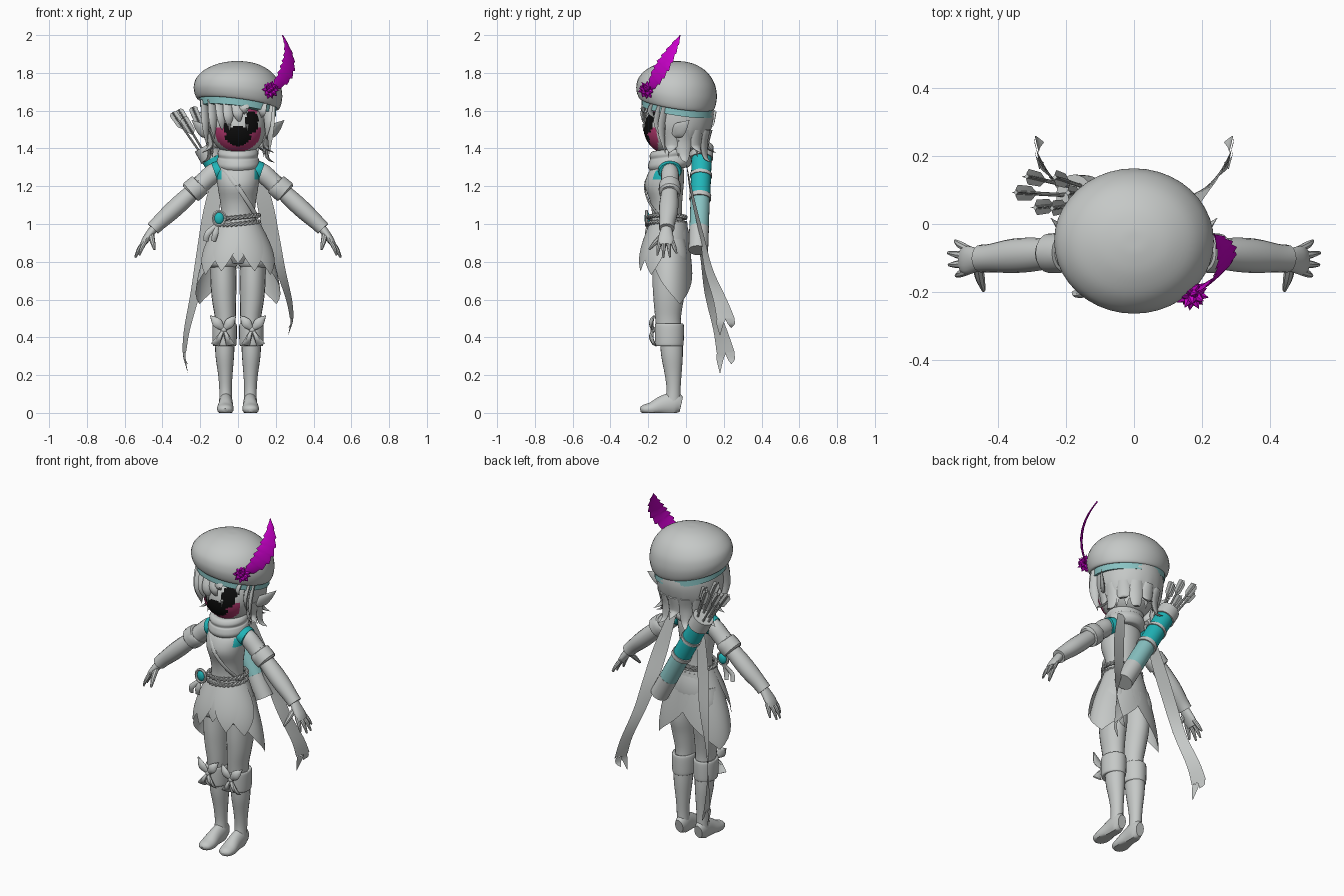
import bpy, bmesh, math
from mathutils import Vector
from math import sin, cos, pi, radians

if "Cube" in bpy.data.objects:
    bpy.data.objects.remove(bpy.data.objects["Cube"])

def material(name, rgb):
    m = bpy.data.materials.new(name)
    m.use_nodes = True
    m.diffuse_color = (*rgb, 1)
    m.node_tree.nodes["Principled BSDF"].inputs["Base Color"].default_value = (*rgb, 1)
    return m

GREY = material("grey", (.56, .58, .57))
TEAL = material("teal", (.015, .47, .49))
PALE = material("pale teal", (.25, .55, .55))
PURPLE = material("purple", (.58, 0, .58))
PINK = material("dark pink", (.46, .04, .16))
BLACK = material("black", (.004, .004, .004))
made = []

def skin(name, rows, mat=GREY, closed=True):
    """Joins rows of points into a surface; closed rows get end caps."""
    n, m = len(rows[0]), len(rows)
    faces = [(i * n + j, i * n + (j + 1) % n, (i + 1) * n + (j + 1) % n, (i + 1) * n + j)
             for i in range(m - 1) for j in range(n if closed else n - 1)]
    if closed:
        faces += [tuple(range(n)), tuple(range((m - 1) * n, m * n))]
    me = bpy.data.meshes.new(name)
    me.from_pydata([tuple(p) for r in rows for p in r], [], faces)
    bm = bmesh.new()
    bm.from_mesh(me)
    bmesh.ops.recalc_face_normals(bm, faces=bm.faces)
    bm.to_mesh(me)
    bm.free()
    me.materials.append(mat)
    ob = bpy.data.objects.new(name, me)
    bpy.context.collection.objects.link(ob)
    made.append(ob)
    return ob

def fine(rows, k):
    """Catmull-Rom resampling of rows of numbers."""
    out = []
    for i in range(len(rows) - 1):
        a, b, c, d = rows[max(i - 1, 0)], rows[i], rows[i + 1], rows[min(i + 2, len(rows) - 1)]
        for t in (s / k for s in range(k)):
            out.append([q + .5 * t * (r - p + t * (2 * p - 5 * q + 4 * r - e + t * (3 * (q - r) + e - p)))
                        for p, q, r, e in zip(a, b, c, d)])
    return out + [list(rows[-1])]

def tube(name, rows, mat=GREY, side=None, n=16, k=4, s=1, warp=lambda v: v):
    """Rows are x, y, z, half width, half depth; rings lie flat unless side is given."""
    rows = fine(rows, k)
    pts = [Vector((s * r[0], r[1], r[2])) for r in rows]
    rings = []
    for i, (p, r) in enumerate(zip(pts, rows)):
        S, N = Vector((1, 0, 0)), Vector((0, 1, 0))
        if side:
            T = (pts[min(i + 1, len(pts) - 1)] - pts[max(i - 1, 0)]).normalized()
            S = Vector((s * side[0], side[1], side[2]))
            S = (S - T * S.dot(T)).normalized()
            N = T.cross(S)
        a, b = max(r[3], .0005), max(r[4], .0005)
        rings.append([warp(p + S * a * cos(2 * pi * j / n) + N * b * sin(2 * pi * j / n)) for j in range(n)])
    return skin(name, rings, mat)

def ball(name, c, r, mat=GREY, u=16, v=12, s=1):
    return tube(name, [(c[0], c[1], c[2] + r[2] * cos(t), r[0] * sin(t), r[1] * sin(t))
                       for t in [pi * i / v for i in range(v + 1)]], mat, n=u, k=1, s=s)

def ribbon(name, rows, s=1):
    """Flat cloth strip; rows are x, y, z and the half width along x and y."""
    skin(name, [[(s * (x + g * a), y + g * b, z) for g in (-1, 0, 1)] for x, y, z, a, b in fine(rows, 5)], closed=False)

def paint(ob, mat, rule):
    ob.data.materials.append(mat)
    for f in ob.data.polygons:
        if rule(f.center):
            f.material_index = len(ob.data.materials) - 1

# Beret and headband, lower on the left and at the back
def slant(v):
    f = min(1, max(0, (1.87 - v.z) / .23))
    return v + Vector((0, 0, f * (-.13 * v.x - .15 * (v.y + .05))))

profile = [(1.665, .78), (1.64, .86), (1.638, .93), (1.668, .985), (1.71, 1), (1.76, .94),
           (1.81, .76), (1.845, .48), (1.86, .2), (1.862, .01)]
tube("beret", [(0, -.05, z, .234 * r, .213 * r) for z, r in profile], n=40, warp=slant)
tube("headband", [(0, -.045, z, .202, .19) for z in (1.6, 1.67)], PALE, n=40, k=2, warp=slant)

# Face with a wide open mouth and one dark eye
face = ball("face", (0, -.065, 1.51), (.15, .16, .15), u=72, v=56)
inside = lambda c, x, z, a, b: c.y < -.09 and ((c.x - x) / a) ** 2 + ((c.z - z) / b) ** 2 < 1
paint(face, PINK, lambda c: inside(c, 0, 1.49, .122, .105) and c.z < 1.51 or inside(c, .075, 1.61, .028, .045))
paint(face, BLACK, lambda c: inside(c, 0, 1.465, .067, .052) or inside(c, .072, 1.54, .036, .06)
      or inside(c, -.06, 1.51, .018, .03))
for x in (-.045, .05):
    tube("fang", [(x, -.222, 1.53, .009, .009), (x, -.226, 1.49, 0, 0)], n=8, k=1)

# Back hair: an open shell with a jagged hem
shell = fine([(1.66, .18, .175), (1.58, .187, .187), (1.5, .18, .172), (1.43, .155, .145), (1.38, .145, .14)], 4)
skin("back_hair", [[(a * cos(t), -.04 + b * sin(t), z + (i / 16) ** 3 * (.02 if j % 4 else -.03))
                    for j in range(41) for t in [-.4 + (pi + .8) * j / 40]]
                   for i, (z, a, b) in enumerate(shell)], closed=False)

# Flicked locks around the nape
for i in range(9):
    t = -.25 + (pi + .5) * i / 8
    c, d = cos(t), sin(t)
    tip = 1.325 if i % 2 else 1.375
    tube("nape_lock", [(r * c, -.04 + r * d, z, w, w * .35) for r, z, w in
                       ((.17, 1.5, .03), (.15, 1.43, .038), (.16, tip + .025, .024), (.2, tip, 0))],
         side=(-d, c, 0), n=8)

# Fringe emerging from under the headband
for x0, x1, z1 in ((-.18, -.165, 1.41), (-.14, -.125, 1.45), (-.1, -.075, 1.48), (-.055, -.045, 1.5),
                   (-.01, .01, 1.53), (.03, .032, 1.58), (.13, .125, 1.56), (.165, .15, 1.45), (.18, .165, 1.37)):
    y = -.04 - .18 * math.sqrt(1 - (x0 / .2) ** 2)
    tube("fringe_lock", [(x0, y + .02, 1.655, .026, .008), ((x0 + x1) / 2, y - .012, (1.64 + z1) / 2, .027, .011),
                         (x1, y + .01, z1, 0, 0)], side=(1, -x0 * 6, 0), n=8)

# Scarf around the neck
tube("scarf", [(0, -.085, z, a, a) for z, a in ((1.29, .08), (1.29, .1), (1.315, .116), (1.345, .11), (1.355, .104),
                                               (1.375, .108), (1.395, .095), (1.395, .07))], n=32,
     warp=lambda v: v + Vector((0, 0, .12 * (v.y + .085))))

# Torso with coloured underarms, chest strap, lacing
torso = tube("torso", [(0, -.1, .98, .1, .085), (0, -.1, 1.05, .09, .08), (0, -.105, 1.12, .095, .085),
                       (0, -.115, 1.2, .108, .102), (0, -.105, 1.27, .114, .095), (0, -.09, 1.32, .095, .07),
                       (0, -.085, 1.37, .05, .05)], n=36)
paint(torso, TEAL, lambda c: abs(c.x) > .092 and 1.235 < c.z < 1.325)
tube("chest_strap", [(-.09, -.145, 1.31, .012, .004), (-.02, -.216, 1.22, .012, .004),
                     (.05, -.198, 1.12, .012, .004), (.105, -.13, 1.03, .012, .004)], side=(1, 0, 1), n=8)
for s in (1, -1):
    tube("chest_lace", [(s * .025, -.2, 1.25, .004, .004), (-s * .01, -.22, 1.2, .004, .004)], side=(1, 0, 0), n=6)

# Twisted rope belt
for level in (1.0, 1.035):
    for ph in (0, pi):
        tube("belt_rope", [((.11 + .006 * cos(q)) * cos(t), -.1 + (.097 + .006 * cos(q)) * sin(t),
                            level + .006 * sin(q) + .012 * cos(t), .007, .007)
                           for i in range(121) for t in [2 * pi * i / 120] for q in [14 * t + ph]],
             side=(0, 0, 1), n=6, k=1)

# Belt charm with tassels
ball("belt_charm", (-.1, -.205, 1.03), (.026, .016, .032), TEAL)
tube("charm_ring", [(-.1 + .032 * cos(t), -.209, 1.03 + .038 * sin(t), .008, .008)
                    for t in [2 * pi * i / 20 for i in range(21)]], side=(0, 1, 0), n=6, k=1)
for x in (-.16, -.12):
    tube("charm_tassel", [(-.11, -.2, 1.0, .01, .006), (x, -.21, .95, .016, .008), (x - .01, -.2, .91, .013, .006)],
         side=(1, 0, 0), n=8)

# Hips and pointed skirt petals
tube("hips", [(0, -.09, 1.01, .108, .092), (0, -.09, .93, .14, .11), (0, -.09, .85, .15, .108),
              (0, -.09, .79, .09, .07)], n=28)

def petal(name, angle, half, tip, a1, b1):
    rows = []
    for t in (i / 16 for i in range(17)):
        flare = sin(t * pi * .5)
        a, b = .112 + (a1 - .112) * flare, .097 + (b1 - .097) * flare
        w = radians(half) * (1 - t ** 2.6) * (1 + .15 * sin(pi * t)) + .002
        rows.append([(a * cos(q), -.092 + b * sin(q), 1.015 + (tip - 1.015) * t)
                     for q in [radians(angle) + w * (j / 8 - 1) for j in range(17)]])
    skin(name, rows, closed=False)

petal("centre_petal", -90, 20, .79, .19, .15)

for s, n in ((1, "left_"), (-1, "right_")):
    for label, angle, half, tip, a, b in (("side", 27, 70, .575, .228, .132), ("outer", -35, 30, .73, .21, .16),
                                          ("front", -64, 24, .75, .2, .165)):
        petal(n + label + "_petal", 90 + s * (angle - 90), half, tip, a, b)
    # Shorts, legs, boots
    tube(n + "shorts_leg", [(.08, -.09, .92, .07, .085), (.085, -.09, .84, .086, .1), (.085, -.09, .79, .083, .097),
                            (.081, -.09, .77, .068, .08)], s=s, n=20)
    tube(n + "leg", [(.08, -.085, .84, .068, .088), (.077, -.085, .7, .069, .092), (.074, -.092, .6, .064, .08),
                     (.067, -.095, .5, .055, .068), (.067, -.09, .42, .052, .066)], s=s, n=20)
    tube(n + "boot_cuff", [(.071, -.088, z, a, a + .012) for z, a in
                           ((.47, .05), (.473, .06), (.455, .065), (.38, .064), (.355, .06), (.355, .045))], s=s, n=24)
    tube(n + "boot_shaft", [(.07, -.077, .38, .052, .06), (.07, -.074, .3, .049, .057), (.067, -.068, .2, .038, .044),
                            (.066, -.066, .12, .033, .037), (.065, -.07, .05, .035, .042)], s=s, n=20)
    tube(n + "boot_foot", [(.064, -.025, .045, .026, .04), (.064, -.06, .05, .036, .06), (.065, -.12, .04, .038, .052),
                           (.067, -.18, .022, .044, .036), (.068, -.225, .018, .036, .024), (.068, -.242, .014, .012, .01)],
         side=(1, 0, 0), s=s, n=20, warp=lambda v: Vector((v.x, v.y, max(0, v.z))))
    # Bow on the boot cuff: two pointed loops and two spreading ends
    ball(n + "bow_knot", (.075, -.175, .44), (.017, .014, .017), s=s)
    for x, z, w, end in ((.147, .515, .026, .002), (.012, .515, .026, .002), (.122, .36, .015, .026), (.04, .36, .015, .026)):
        tube(n + "bow_ribbon", [(.075, -.175, .44, .008, .006), ((.075 + x) / 2, -.184, (.44 + z) / 2, w, .012),
                                (x, -.168, z, end, .004)], side=(.075 - x, 0, .5 * (z - .44) + .06), s=s, n=8)
    # Arms
    tube(n + "armhole", [(.08, -.085, 1.285, .06, .05), (.1, -.085, 1.283, .064, .053), (.125, -.085, 1.275, .058, .05)],
         TEAL, side=(0, 1, 0), s=s, k=2)
    tube(n + "sleeve", [(.085, -.085, 1.297, .03, .04), (.13, -.085, 1.27, .046, .05), (.18, -.085, 1.225, .048, .049),
                        (.225, -.085, 1.185, .051, .051)], side=(0, 1, 0), s=s)
    tube(n + "sleeve_cuff", [(.2, -.085, 1.21, .048, .05), (.203, -.085, 1.207, .057, .06), (.25, -.086, 1.168, .058, .061),
                             (.253, -.086, 1.165, .042, .042)], side=(0, 1, 0), s=s, k=2)
    tube(n + "forearm", [(.23, -.086, 1.18, .042, .042), (.3, -.09, 1.115, .05, .047), (.36, -.094, 1.06, .05, .046),
                         (.42, -.1, 1.005, .042, .04), (.45, -.102, .975, .041, .038)], side=(0, 1, 0), s=s)
    tube(n + "palm", [(.44, -.102, .985, .026, .022), (.465, -.105, .95, .036, .022), (.49, -.107, .915, .042, .019),
                      (.505, -.107, .89, .036, .014)], side=(0, 1, 0), s=s)
    for i, (y, x, z) in enumerate([(-.05, .525, .845), (-.085, .545, .825), (-.12, .543, .822), (-.152, .522, .835)]):
        y0 = -.073 - .022 * i
        tube(n + "finger", [(.488, y0, .91, .011, .011), ((.495 + x) / 2, (y0 + y) / 2, .875, .011, .011),
                            (x, y, z, .005, .005)], side=(0, 1, 0), s=s, n=8)
    tube(n + "thumb", [(.46, -.12, .945, .016, .014), (.452, -.16, .905, .014, .013), (.442, -.195, .865, .006, .006)],
         side=(1, 0, 0), s=s, n=8)
    # Pointed ears
    tube(n + "ear", [(.165, -.065, 1.475, .02, .01), (.19, -.04, 1.495, .04, .012), (.218, -.012, 1.52, .026, .008),
                     (.245, .018, 1.55, 0, 0)], side=(0, -.4, 1), s=s, n=10)
    # Long scarf tails, turning edge-on, with forked ends
    drop = lambda z: 1.32 - (1.32 - z) * (1 if s > 0 else 1.22)
    ribbon(n + "scarf_tail", [(.09, .0, 1.33, .025, 0), (.14, .04, drop(1.12), .042, .008), (.18, .085, drop(.93), .04, .012),
                              (.225, .12, drop(.76), .026, .022), (.27, .18, drop(.6), .016, .036),
                              (.285, .21, drop(.5), .01, .048)], s)
    for y, z in ((.18, .41), (.24, .45)):
        ribbon(n + "tail_tip", [(.285, .21 + (y - .21) * .7, drop(.5), .006, .025), (.282, y, drop(.47), .005, .018),
                                (.265, y, drop(z), 0, .001)], s)

# Quiver slung across the back, in bands
top, base = Vector((-.17, .085, 1.4)), Vector((.13, .065, .86))
for name, t0, t1, r, mat in (("rim", -.02, .1, .06, GREY), ("upper_panel", .1, .25, .053, TEAL),
                             ("upper_band", .25, .28, .058, GREY), ("middle_panel", .28, .46, .053, TEAL),
                             ("lower_band", .46, .5, .058, GREY), ("lower_panel", .5, .78, .051, PALE),
                             ("foot", .78, 1, .052, GREY)):
    tube("quiver_" + name, [(*top.lerp(base, t), r, r) for t in (t0, t1)], mat, side=(0, 1, 0), n=24, k=1)

# Arrows with broad fletching, fanned out
up = (top - base).normalized()
for i, length in enumerate((.19, .21, .25, .25, .2, .23)):
    t = 2 * pi * i / 6
    p = top + Vector((.035 * cos(t), .03 * sin(t), .015 * cos(t)))
    aim = (up + Vector((.16 * cos(t) + .04, .1 * sin(t), 0))).normalized()
    tube("arrow_shaft", [(*(p + aim * e), .006, .006) for e in (-.08, length)], side=(0, 1, 0), n=8, k=1)
    for d in ((0, 1, 0), (1, 0, .5)):
        tube("arrow_fletching", [(*(p + aim * (length - q)), w, .002)
                                 for q, w in ((.11, .002), (.08, .021), (.01, .023), (0, .012))], side=d, n=6, k=1)

# Feather with a notched edge, and its spiky rosette
q0, q1, q2 = Vector((.17, -.2, 1.71)), Vector((.33, -.13, 1.82)), Vector((.235, -.03, 2.0))
tube("feather", [(*q0.lerp(q1, t).lerp(q1.lerp(q2, t), t), .056 * sin(pi * t ** .85) ** .8 * (1 - .05 * (i % 6)), .004)
                 for i in range(49) for t in [i / 48]], PURPLE, side=(.64, .58, -.5), n=8, k=1)
for i in range(26):
    z = 1 - 2 * (i + .5) / 26
    d = Vector((cos(i * 2.4) * math.sqrt(1 - z * z), sin(i * 2.4) * math.sqrt(1 - z * z), z))
    tube("rosette_spike", [(*(Vector((.17, -.205, 1.71)) + d * e), r, r) for e, r in ((0, .016), (.025, .015), (.05, 0))],
         PURPLE, side=(d.y, d.z, -d.x), n=6, k=1)

# Smooth shading that keeps sharp edges
bpy.ops.object.select_all(action="DESELECT")
for ob in made:
    ob.select_set(True)
bpy.context.view_layer.objects.active = made[0]
bpy.ops.object.shade_smooth_by_angle(angle=radians(40))
